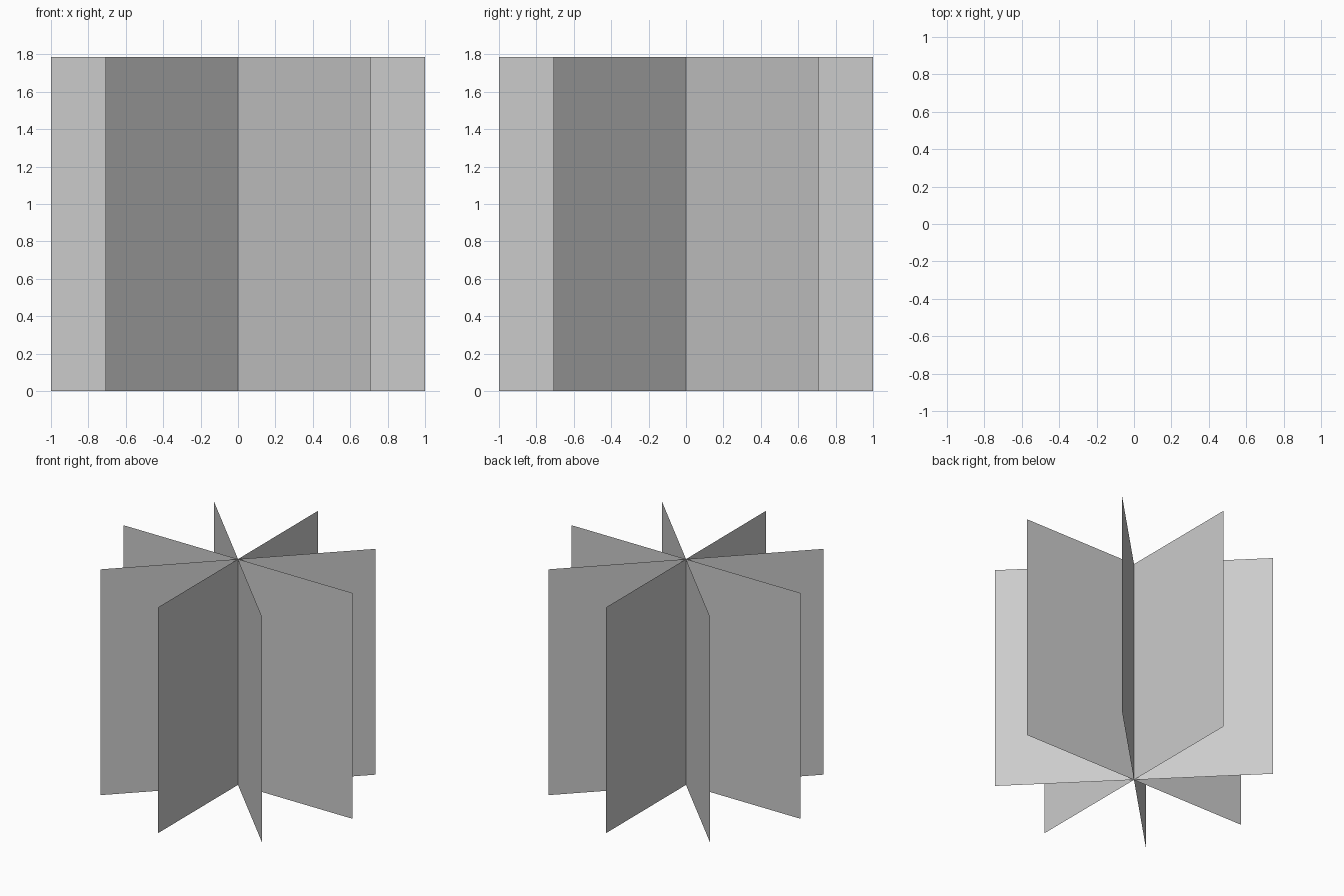
import bpy, math

if "Cube" in bpy.data.objects:
    bpy.data.objects.remove(bpy.data.objects["Cube"])

WIDTH, HEIGHT = 2.0, 1.786

# Four flat upright cards crossing on the central axis, 45 degrees apart
for i in range(4):
    a = math.radians(45 * i)
    x, y = math.cos(a) * WIDTH / 2, math.sin(a) * WIDTH / 2
    mesh = bpy.data.meshes.new(f"crossed_card_{i + 1}")
    mesh.from_pydata([(-x, -y, 0), (x, y, 0), (x, y, HEIGHT), (-x, -y, HEIGHT)],
                     [], [(0, 1, 2, 3)])
    card = bpy.data.objects.new(f"crossed_card_{i + 1}", mesh)
    bpy.context.collection.objects.link(card)
